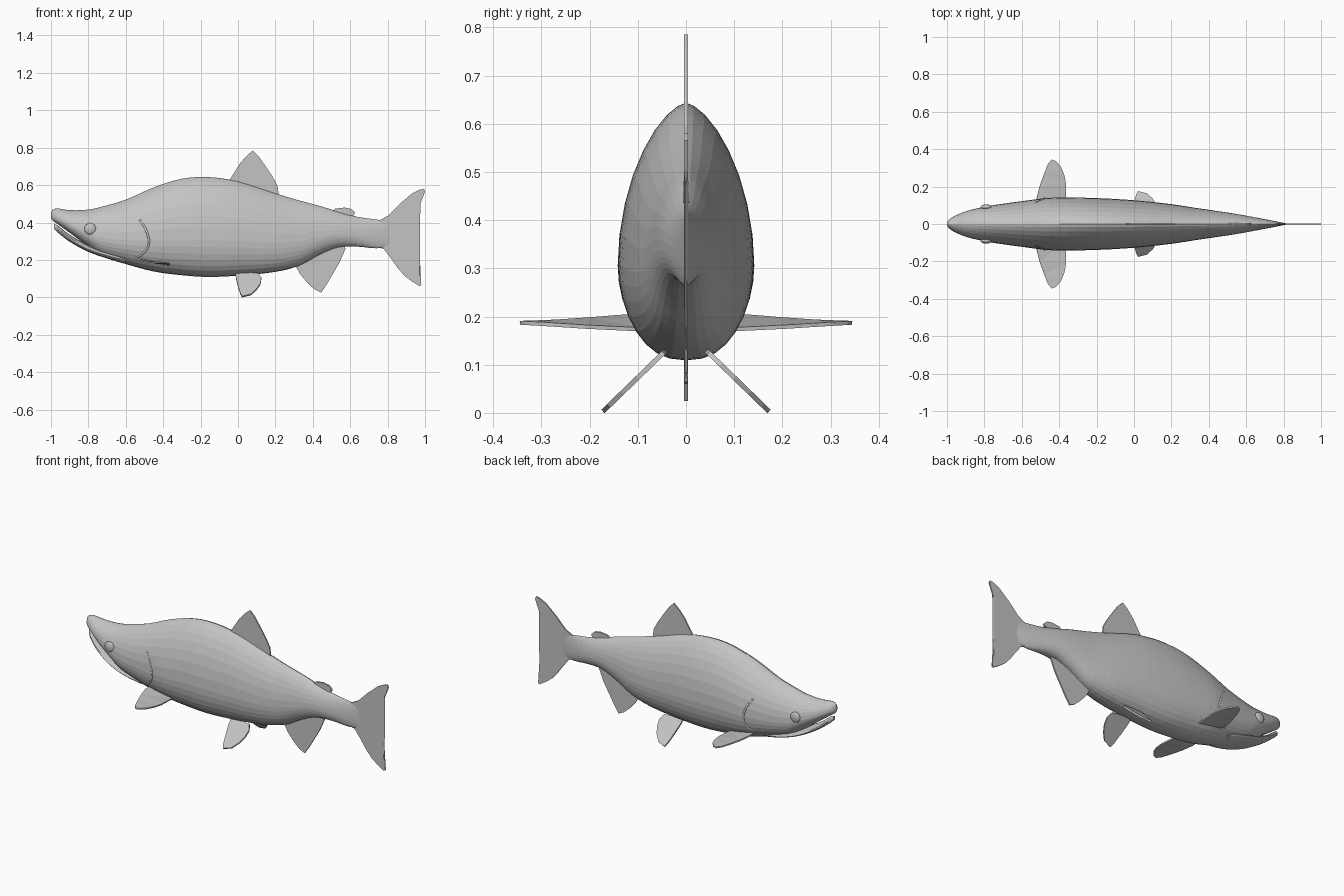
import bpy
import bmesh
import math
from mathutils import Vector

cube = bpy.data.objects.get("Cube")
if cube:
    bpy.data.objects.remove(cube, do_unlink=True)

grey = bpy.data.materials.new("plain grey")
grey.use_nodes = True
grey.diffuse_color = (0.55, 0.55, 0.55, 1)
grey.node_tree.nodes["Principled BSDF"].inputs["Base Color"].default_value = grey.diffuse_color


def add_object(name, data):
    obj = bpy.data.objects.new(name, data)
    bpy.context.collection.objects.link(obj)
    data.materials.append(grey)
    return obj


def mesh_object(name, bm, smooth=False):
    bmesh.ops.recalc_face_normals(bm, faces=bm.faces[:])
    for face in bm.faces:
        face.smooth = smooth
    mesh = bpy.data.meshes.new(name)
    bm.to_mesh(mesh)
    bm.free()
    return add_object(name, mesh)


def sample(stations, x):
    """Smooth interpolation of (top, bottom, half width) at x."""
    last = len(stations) - 1
    i = 0
    while i < last - 1 and stations[i + 1][0] < x:
        i += 1
    a, b = stations[i], stations[i + 1]
    before, after = stations[max(i - 1, 0)], stations[min(i + 2, last)]
    span = b[0] - a[0]
    t = min(max((x - a[0]) / span, 0), 1)
    result = []
    for k in range(1, len(a)):
        m0 = (b[k] - before[k]) / (b[0] - before[0]) * span
        m1 = (after[k] - a[k]) / (after[0] - a[0]) * span
        s = t * t * (3 - 2 * t)
        result.append(a[k] + (b[k] - a[k]) * s
                      + m0 * t * (1 - t) ** 2 - m1 * t * t * (1 - t))
    return result


def belly_line(top, bottom):
    """Height of the widest point of a section."""
    return bottom + 0.37 * (top - bottom)


def loft(name, stations, steps, sides):
    bm = bmesh.new()
    xs = []
    for a, b in zip(stations, stations[1:]):
        xs += [a[0] + (b[0] - a[0]) * j / steps for j in range(steps)]
    xs.append(stations[-1][0])
    rings = []
    for x in xs:
        top, bottom, width = sample(stations, x)
        mid = belly_line(top, bottom)
        ring = []
        for j in range(sides):
            angle = math.tau * j / sides
            c, s = math.cos(angle), math.sin(angle)
            power, reach = (1.3, top - mid) if s > 0 else (0.85, mid - bottom)
            y = math.copysign(abs(c) ** power * width, c)
            ring.append(bm.verts.new((x, y, mid + s * reach)))
        rings.append(ring)
    for r0, r1 in zip(rings, rings[1:]):
        for j in range(sides):
            k = (j + 1) % sides
            bm.faces.new((r0[j], r0[k], r1[k], r1[j]))
    bm.faces.new(rings[0])
    bm.faces.new(rings[-1])
    return mesh_object(name, bm)


def fin(name, outline, place, thickness=0.008):
    """Thin plate from an outline; place maps each pair to a 3D point."""
    bm = bmesh.new()
    bm.faces.new([bm.verts.new(place(u, v)) for u, v in outline])
    bmesh.ops.triangulate(bm, faces=bm.faces[:])
    obj = mesh_object(name, bm)
    mod = obj.modifiers.new("thickness", "SOLIDIFY")
    mod.thickness = thickness
    mod.offset = 0
    return obj


# Body: x, top, bottom, half width
body = [
    (-1, .455, .425, .006), (-.99, .469, .41, .022), (-.965, .475, .392, .04),
    (-.9, .466, .345, .068), (-.8, .469, .27, .092), (-.73, .484, .22, .104),
    (-.6, .522, .178, .122), (-.45, .588, .138, .14), (-.3, .634, .118, .141),
    (-.16, .643, .109, .137), (0, .62, .116, .127), (.2, .556, .136, .106),
    (.33, .517, .17, .086), (.44, .488, .23, .07), (.54, .456, .268, .055),
    (.64, .43, .271, .037), (.74, .416, .262, .018), (.81, .405, .272, .004),
]
loft("body", body, 3, 32)

# Lower jaw, separated from the snout by the mouth line
jaw = [
    (-.985, .392, .368, .008), (-.965, .385, .348, .03), (-.9, .335, .297, .06),
    (-.8, .28, .243, .082), (-.7, .25, .208, .09), (-.6, .23, .18, .08),
]
loft("lower_jaw", jaw, 3, 20)


def surface_y(x, z):
    top, bottom, width = sample(body, x)
    mid = belly_line(top, bottom)
    if z > mid:
        return width * (1 - ((z - mid) / (top - mid)) ** 2) ** 0.65
    return width * (1 - ((mid - z) / (mid - bottom)) ** 2) ** 0.425


# Fins on the centre line
def upright(x, z):
    return (x, 0, z)


fin("dorsal_fin", [(-.05, .6), (-.045, .628), (.01, .715), (.045, .755), (.08, .785),
                   (.11, .755), (.145, .705), (.185, .645), (.212, .595), (.22, .53)], upright)
fin("adipose_fin", [(.49, .45), (.52, .474), (.57, .48), (.605, .473), (.625, .455),
                    (.62, .438), (.56, .435)], upright, 0.012)
fin("anal_fin", [(.3, .18), (.335, .12), (.375, .073), (.41, .042), (.445, .025), (.475, .07),
                 (.51, .13), (.545, .19), (.575, .26), (.56, .3)], upright)
fin("tail_fin", [(.7, .4), (.76, .414), (.8, .435), (.865, .5), (.93, .555), (.97, .575),
                 (.995, .58), (1, .565), (.975, .5), (.96, .44), (.945, .38), (.937, .325),
                 (.945, .25), (.955, .19), (.972, .11), (.98, .065), (.97, .06), (.93, .085),
                 (.89, .115), (.855, .155), (.82, .205), (.78, .257), (.7, .29)], upright)

# Paired parts
for side, label in ((1, "left"), (-1, "right")):
    def pectoral(x, y):
        slope = 0.25 * (1 - y / 0.37)
        return (x, side * y, 0.187 - (x + 0.44) * slope)

    def pelvic(x, z):
        return (x, side * (0.057 + (0.115 - z) * 1.03), z)

    fin(label + "_pectoral_fin", [(-.52, .1), (-.52, .14), (-.505, .2), (-.48, .27), (-.46, .32),
                                  (-.44, .345), (-.415, .335), (-.39, .305), (-.372, .26),
                                  (-.363, .21), (-.365, .1)], pectoral)
    fin(label + "_pelvic_fin", [(-.015, .135), (-.01, .1), (0, .06), (.012, .02), (.022, .003),
                                (.07, .015), (.1, .042), (.12, .072), (.125, .1), (.11, .125)],
        pelvic, 0.01)

    # Eye: flattened ball set into the head
    bm = bmesh.new()
    bmesh.ops.create_uvsphere(bm, u_segments=24, v_segments=12, radius=0.031)
    eye = mesh_object(label + "_eye", bm, smooth=True)
    eye.scale.y = 0.45
    eye.location = Vector((-.79, side * (surface_y(-.79, .366) - 0.001), .366))

    # Gill cover edge: thin ridge following the body surface
    curve = bpy.data.curves.new(label + "_gill_edge", "CURVE")
    curve.dimensions = "3D"
    curve.bevel_depth = 0.006
    curve.bevel_resolution = 2
    curve.resolution_u = 6
    path = [(-.525, .415), (-.488, .35), (-.478, .28), (-.515, .23), (-.59, .192)]
    spline = curve.splines.new("BEZIER")
    spline.bezier_points.add(len(path) - 1)
    for point, (x, z) in zip(spline.bezier_points, path):
        point.co = (x, side * (surface_y(x, z) - 0.003), z)
        point.handle_left_type = point.handle_right_type = "AUTO"
    add_object(label + "_gill_edge", curve)
